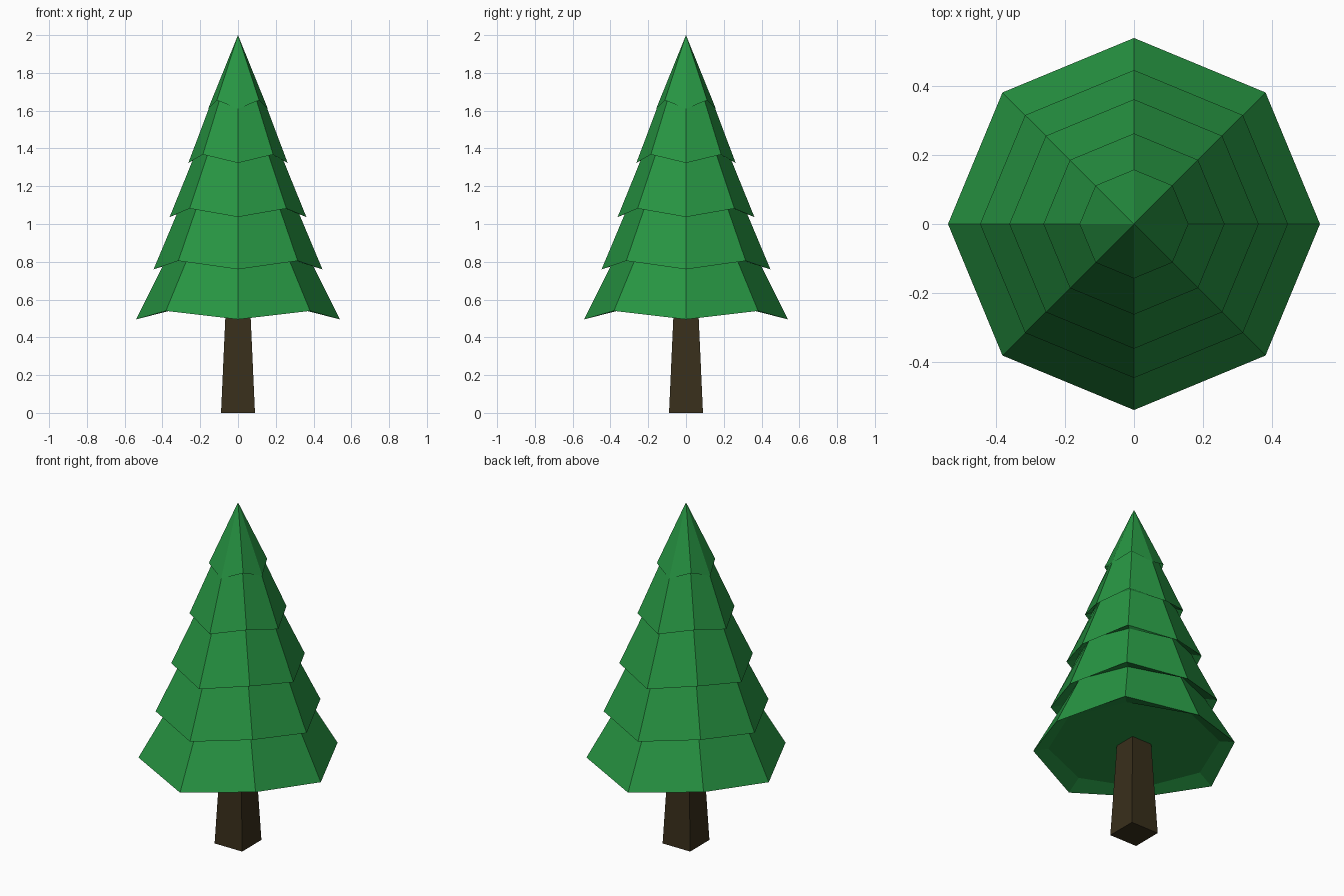
import bpy, bmesh
from math import sin, cos, pi

if "Cube" in bpy.data.objects:
    bpy.data.objects.remove(bpy.data.objects["Cube"])


def material(name, rgb):
    m = bpy.data.materials.new(name)
    m.diffuse_color = (*rgb, 1)
    m.use_nodes = True
    m.node_tree.nodes["Principled BSDF"].inputs["Base Color"].default_value = m.diffuse_color
    return m


def finish(bm, name, mat):
    bmesh.ops.recalc_face_normals(bm, faces=bm.faces)
    mesh = bpy.data.meshes.new(name)
    bm.to_mesh(mesh)
    bm.free()
    mesh.materials.append(mat)
    ob = bpy.data.objects.new(name, mesh)
    bpy.context.collection.objects.link(ob)


def ring(bm, n, r, z, turn=0.0, zigzag=0.0):
    """Polygon of vertices; every second one is raised by zigzag."""
    return [bm.verts.new((r * cos(turn + 2 * pi * i / n),
                          r * sin(turn + 2 * pi * i / n),
                          z + zigzag * (i % 2))) for i in range(n)]


def bridge(bm, a, b):
    n = len(a)
    for i in range(n):
        j = (i + 1) % n
        bm.faces.new((a[i], a[j], b[j], b[i]))


green = material("needles", (0.02, 0.30, 0.055))
brown = material("bark", (0.04, 0.028, 0.011))

# Trunk: tapered square post
bm = bmesh.new()
base = ring(bm, 4, 0.127, 0.0, pi / 4)
top = ring(bm, 4, 0.092, 0.55, pi / 4)
bridge(bm, base, top)
bm.faces.new(base)
bm.faces.new(top)
finish(bm, "trunk", brown)

# Foliage: eight-sided skirts with a zigzag rim and a recessed underside
bm = bmesh.new()
tiers = [(0.54, 0.495), (0.447, 0.76), (0.362, 1.037), (0.263, 1.323), (0.158, 1.61)]
prev = None
for r, z in tiers:
    under = ring(bm, 8, 0.85 * r, z + 0.055)
    rim = ring(bm, 8, r, z, zigzag=0.045)
    if prev:
        bridge(bm, prev, under)
    else:
        bm.faces.new(under)
    bridge(bm, under, rim)
    prev = rim
tip = bm.verts.new((0, 0, 2.0))
for i in range(8):
    bm.faces.new((prev[i], prev[(i + 1) % 8], tip))
finish(bm, "foliage", green)
